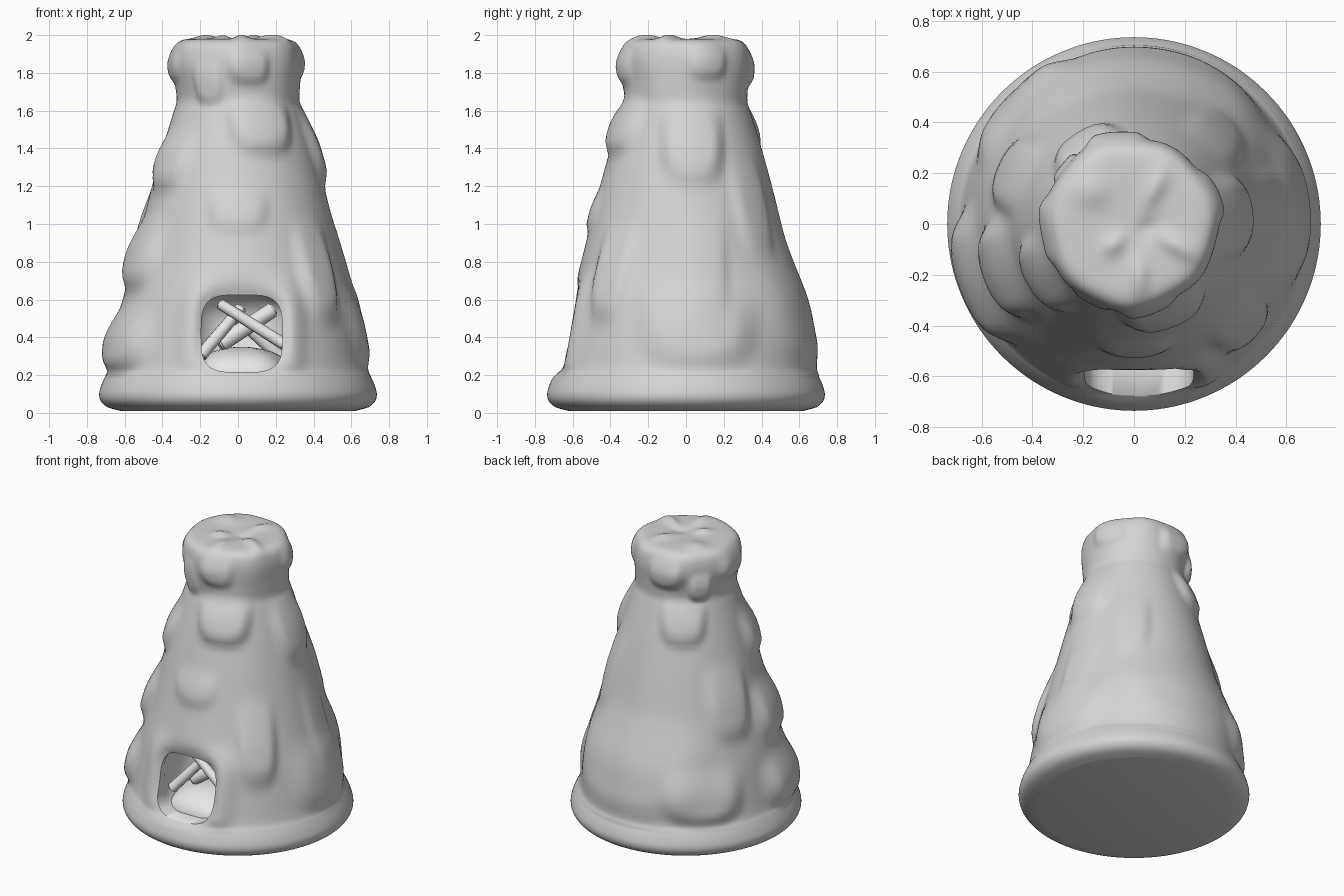
import bpy, bmesh, math
from math import sin, cos, pi, radians, exp
from mathutils import Vector

old = bpy.data.objects.get("Cube")
if old:
    bpy.data.objects.remove(old)


def material(name, v):
    m = bpy.data.materials.new(name)
    m.use_nodes = True
    m.diffuse_color = (v, v, v, 1)
    m.node_tree.nodes["Principled BSDF"].inputs["Base Color"].default_value = (v, v, v, 1)
    return m


clay = material("grey clay", 0.66)
pale = material("pale ash wood", 0.8)


def finish(bm, name, mat):
    bmesh.ops.recalc_face_normals(bm, faces=bm.faces)
    me = bpy.data.meshes.new(name)
    bm.to_mesh(me)
    bm.free()
    ob = bpy.data.objects.new(name, me)
    bpy.context.collection.objects.link(ob)
    me.materials.append(mat)
    return ob


def smooth(ob, angle=40):
    bpy.ops.object.select_all(action='DESELECT')
    ob.select_set(True)
    bpy.context.view_layer.objects.active = ob
    bpy.ops.object.shade_smooth_by_angle(angle=radians(angle))


def step(a, b, x):
    t = min(1, max(0, (x - a) / (b - a)))
    return t * t * (3 - 2 * t)


def spline(pts, n):
    """Catmull-Rom curve through the profile points."""
    p = [Vector(q) for q in [pts[0]] + pts + [pts[-1]]]
    out = []
    for a, b, c, d in zip(p, p[1:], p[2:], p[3:]):
        for i in range(n):
            t = i / n
            out.append(0.5 * (2 * b + (c - a) * t + (2 * a - 5 * b + 4 * c - d) * t * t
                              + (3 * b - a - 3 * c + d) * t ** 3))
    return out + [p[-1]]


# Body outline as (radius, height)
profile = [(.62, .01), (.69, .03), (.725, .06), (.735, .1), (.722, .15), (.7, .2),
           (.678, .25), (.65, .4), (.61, .6), (.555, .8), (.505, 1), (.455, 1.2),
           (.4, 1.4), (.345, 1.58), (.325, 1.65), (.33, 1.73), (.342, 1.83), (.338, 1.9),
           (.32, 1.95), (.28, 1.975), (.2, 1.98), (.1, 1.977), (.02, 1.974)]

# Clay daubs: angle, bottom, top, half width, thickness
daubs = [(-90, .95, 1.22, .17, .02), (-70, 1.36, 1.72, .19, .04), (-43, .46, 1.1, .14, .035),
         (5, 1.19, 1.7, .18, .035), (6, .22, .75, .34, .03), (10, .5, 1.15, .14, .015),
         (200, .2, .62, .3, .055), (200, .64, 1.1, .22, .05), (210, 1.17, 1.55, .18, .035),
         (135, .22, .65, .28, .035), (157, .72, 1.3, .17, .03), (122, 1.36, 1.7, .16, .03),
         (85, .2, 1.0, .6, .035), (47, .8, 1.45, .14, .018),
         (-78, 1.73, 1.97, .12, .02), (-118, 1.62, 1.9, .09, .02), (185, 1.74, 1.98, .15, .02),
         (100, 1.72, 1.97, .13, .025), (140, 1.64, 1.87, .08, .03), (20, 1.76, 1.98, .12, .015)]

# Lumps on the flat top: x, y, direction, length, width, rise
knobs = [(-.17, .13, 0, .07, .065, .02), (.08, .14, 65, .085, .04, .022), (-.08, -.08, 40, .05, .04, .022),
         (.02, -.21, 90, .08, .04, .022), (.18, -.09, -30, .1, .04, .022), (.06, -.02, 30, .05, .04, -.015)]

DOOR = Vector((.02, .42))


def daub_height(a, z, r):
    total = 0
    for ang, lo, hi, w, h in daubs:
        d = (a - radians(ang) + pi) % (2 * pi) - pi
        u, v = abs(d) * r / w, (z - lo) / (hi - lo)
        e = (u ** 3 + abs(2 * v - 1) ** 3) ** (1 / 3)
        total += 1.15 * h * (1 - step(.55, 1.1, e)) * (1 - step(.4, 1, v))
    return total


def knob_height(x, y):
    total = 0
    for kx, ky, ang, l, w, h in knobs:
        c, s = cos(radians(ang)), sin(radians(ang))
        u, v = (x - kx) * c + (y - ky) * s, (y - ky) * c - (x - kx) * s
        total += h * exp(-(u / l) ** 2 - (v / w) ** 2)
    return total


# Lathed body pushed out by the daubs
SEG = 144
bm = bmesh.new()
rings = []
for r0, z0 in spline(profile, 5):
    ring = []
    for k in range(SEG):
        a = 2 * pi * k / SEG
        r, z = r0, z0
        if z > .2 and r > .29:
            r += daub_height(a, z, r)
        cap = step(1.65, 1.85, z0)
        r *= 1 + cap * (.012 * sin(3 * a + 1) + .015 * sin(7 * a))
        x, y = r * cos(a) - .01 * cap, r * sin(a)
        if z > 1.9:
            z += knob_height(x, y) * step(1.9, 1.97, z)
        if y < 0 and z < 1:
            # flat face around the doorway, with a soft roll at its rim
            e = ((abs(x - DOOR.x) / .215) ** 4 + (abs(z - DOOR.y) / .205) ** 4) ** .25
            flat = (1 - step(1.05, 1.7, e)) * step(.17, .27, z)
            y += flat * (-.655 + .18 * (z - .21) - y)
            y += .03 * (1 - step(.95, 1.2, e)) * step(.22, .4, z)
        ring.append(bm.verts.new((x, y, z)))
    rings.append(ring)
for lower, upper in zip(rings, rings[1:]):
    for k in range(SEG):
        j = (k + 1) % SEG
        bm.faces.new((lower[k], lower[j], upper[j], upper[k]))
bm.faces.new(rings[0])
bm.faces.new(rings[-1])
body = finish(bm, "clay_body", clay)


# Rounded doorway and hollow fire chamber
def arch(bm, y, sx, sz):
    loop = []
    for k in range(48):
        a = 2 * pi * k / 48
        c, s = cos(a), sin(a)
        loop.append(bm.verts.new((DOOR.x + sx * math.copysign(abs(c) ** .55, c), y,
                                  DOOR.y + sz * math.copysign(abs(s) ** .55, s))))
    return loop


bm = bmesh.new()
loops = [arch(bm, y, sx, sz) for y, sx, sz in
         [(-1, .215, .205), (-.54, .215, .205), (-.46, .25, .215), (-.3, .25, .21),
          (-.2, .2, .17), (-.15, .1, .08)]]
for p, q in zip(loops, loops[1:]):
    for k in range(48):
        j = (k + 1) % 48
        bm.faces.new((p[k], p[j], q[j], q[k]))
bm.faces.new(loops[0])
bm.faces.new(loops[-1])
cutter = finish(bm, "doorway_cutter", pale)
cutter.hide_render = True

cut = body.modifiers.new("doorway", 'BOOLEAN')
cut.object = cutter
cut.solver = 'EXACT'
cut.material_mode = 'TRANSFER'
bpy.context.view_layer.objects.active = body
bpy.ops.object.modifier_apply(modifier=cut.name)
bpy.data.objects.remove(cutter)
smooth(body, 50)

# Ash heap on the chamber floor
bm = bmesh.new()
bmesh.ops.create_uvsphere(bm, u_segments=32, v_segments=16, radius=1)
for v in bm.verts:
    a = math.atan2(v.co.y, v.co.x)
    lump = 1 + .05 * sin(5 * a)
    v.co = Vector((.02 + .27 * v.co.x * lump, -.33 + .25 * v.co.y * lump, .2 + .15 * v.co.z))
smooth(finish(bm, "ash_heap", pale))


# Crossed firewood
def log(name, p, q, r):
    p, q = Vector(p), Vector(q)
    bm = bmesh.new()
    bmesh.ops.create_cone(bm, cap_ends=True, segments=12, radius1=r, radius2=r * .9, depth=(q - p).length)
    bmesh.ops.bevel(bm, geom=[e for e in bm.edges if any(len(f.verts) > 4 for f in e.link_faces)],
                    offset=r * .2, segments=2, affect='EDGES')
    ob = finish(bm, name, pale)
    ob.location = (p + q) / 2
    ob.rotation_euler = (q - p).to_track_quat('Z', 'Y').to_euler()
    smooth(ob)


log("firewood_front", (.25, -.45, .36), (-.1, -.38, .58), .032)
log("firewood_left", (-.2, -.45, .3), (.02, -.35, .56), .034)
log("firewood_right", (-.1, -.36, .36), (.19, -.3, .55), .045)
log("firewood_back", (.22, -.26, .3), (.0, -.3, .5), .035)
